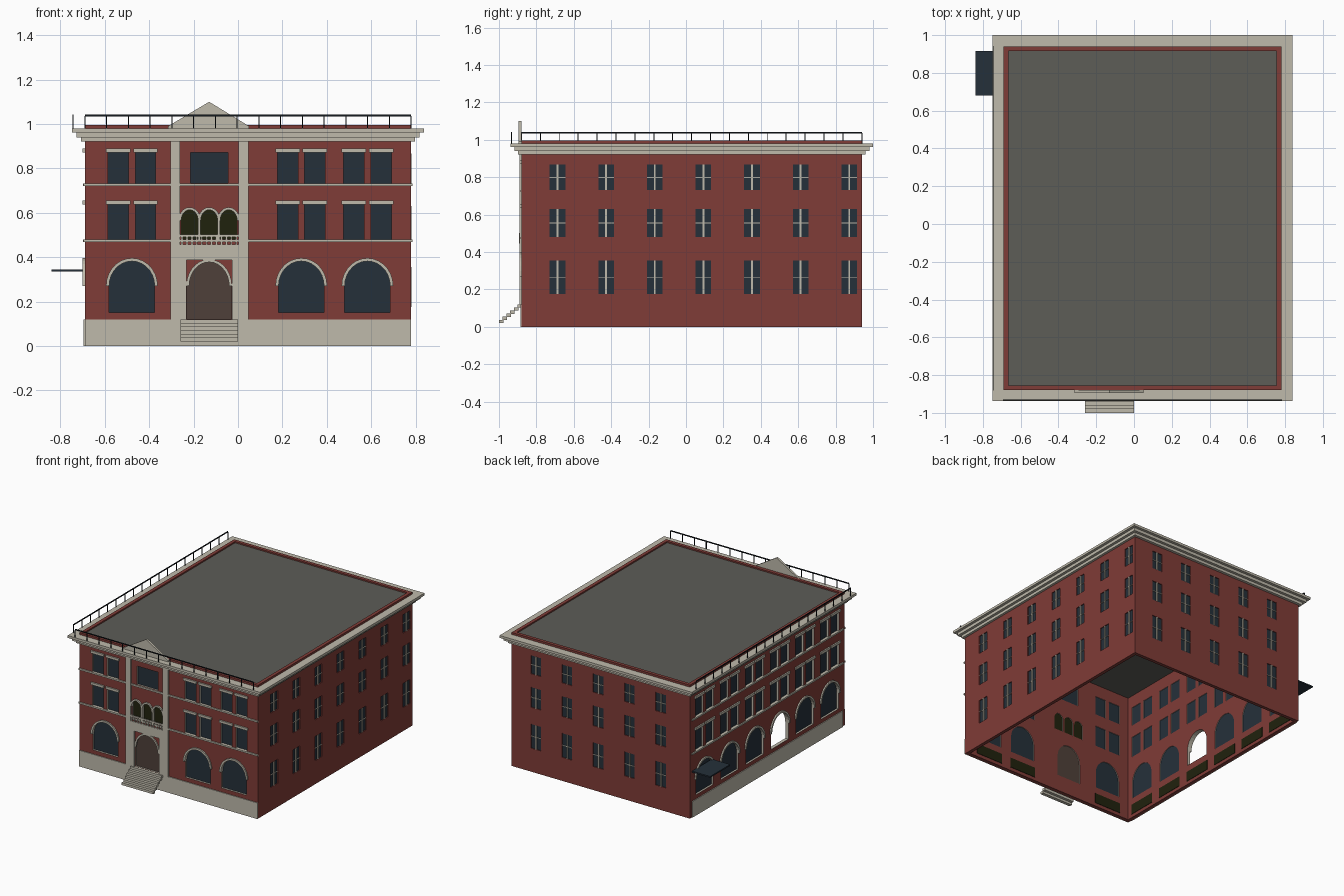
import bpy, bmesh, math
from mathutils import Vector
from mathutils.geometry import tessellate_polygon

if "Cube" in bpy.data.objects:
    bpy.data.objects.remove(bpy.data.objects["Cube"], do_unlink=True)


def material(name, hex_code):
    rgb = [int(hex_code[i:i + 2], 16) / 255 for i in (0, 2, 4)]
    lin = [c / 12.92 if c < 0.04 else ((c + 0.055) / 1.055) ** 2.4 for c in rgb]
    m = bpy.data.materials.new(name)
    m.use_nodes = True
    m.diffuse_color = (*lin, 1)
    m.node_tree.nodes["Principled BSDF"].inputs["Base Color"].default_value = (*lin, 1)
    return m


RED = material("brick red", "803c37")
STONE = material("pale stone", "bfbaab")
GLASS = material("dark blue glass", "25303a")
OLIVE = material("dark olive", "20220d")
BROWN = material("door brown", "4f403a")
ROOF = material("roof grey", "5d5d57")
IRON = material("black iron", "14191e")

# Building footprint and wall thickness
X0, X1, Y0, Y1, T = -0.69, 0.78, -0.88, 0.94, 0.025

# Each plane maps (along, up, outward) to world space
front = lambda u, v, d: (u, Y0 - d, v)
back = lambda u, v, d: (u, Y1 + d, v)
left = lambda u, v, d: (X0 - d, u, v)
right = lambda u, v, d: (X1 + d, u, v)
flat = lambda u, v, d: (u, v, d)


def rect(u0, u1, v0, v1):
    return [(u0, v0), (u1, v0), (u1, v1), (u0, v1)]


def crown(c, w, spring, top, n=14):
    return [(c + w / 2 * math.cos(math.pi * i / n),
             spring + (top - spring) * math.sin(math.pi * i / n)) for i in range(n + 1)]


def arch(c, w, bottom, spring, top):
    return [(c - w / 2, bottom), (c + w / 2, bottom)] + crown(c, w, spring, top)


def arch_trim(c, w, spring, top, t):
    return crown(c, w + 2 * t, spring, top + t) + crown(c, w, spring, top)[::-1]


def panel(name, plane, shapes, d0, d1, mat, reveal=None):
    """Extrude shapes (outline, then holes) between two depths of a plane."""
    bm = bmesh.new()
    for loops in shapes:
        pts = [p for loop in loops for p in loop]
        a = [bm.verts.new(plane(u, v, d0)) for u, v in pts]
        b = [bm.verts.new(plane(u, v, d1)) for u, v in pts]
        for tri in tessellate_polygon([[Vector((u, v, 0)) for u, v in l] for l in loops]):
            bm.faces.new([a[i] for i in tri])
            bm.faces.new([b[i] for i in reversed(tri)])
        start = 0
        for k, loop in enumerate(loops):
            n = len(loop)
            for i in range(n):
                p, q = start + i, start + (i + 1) % n
                f = bm.faces.new((a[p], a[q], b[q], b[p]))
                f.material_index = 1 if reveal and k else 0
            start += n
    bmesh.ops.recalc_face_normals(bm, faces=bm.faces)
    mesh = bpy.data.meshes.new(name)
    bm.to_mesh(mesh)
    bm.free()
    mesh.materials.append(mat)
    if reveal:
        mesh.materials.append(reveal)
    obj = bpy.data.objects.new(name, mesh)
    bpy.context.collection.objects.link(obj)
    return obj


def bars(name, plane, rects, d0, d1, mat):
    return panel(name, plane, [[rect(*r)] for r in rects], d0, d1, mat)


# Decorated street facades: bays of paired windows over one big arch
def facade(name, plane, u0, u1, bays, open_bay=None, holes=(), gaps=()):
    windows, lintels, arches, trims = [], [], [], []
    for i, c in enumerate(bays):
        for s in (-0.0615, 0.0615):
            for z0, z1 in ((0.48, 0.637), (0.73, 0.872)):
                windows.append(rect(c + s - 0.046, c + s + 0.046, z0, z1))
                lintels.append((c + s - 0.055, c + s + 0.055, z1, z1 + 0.018))
        arches.append(arch(c, 0.205, 0.15, 0.27, 0.382))
        trims.append([arch_trim(c, 0.205, 0.27, 0.382, 0.014)])
    panel(name + "_wall", plane, [[rect(u0, u1, 0, 0.995)] + windows + arches + list(holes)],
          -T, 0, RED, STONE)
    glazed = windows + [a for i, a in enumerate(arches) if i != open_bay]
    panel(name + "_glass", plane, [[w] for w in glazed], -0.02, -0.014, GLASS)
    bars(name + "_lintels", plane, lintels, 0, 0.01, STONE)
    panel(name + "_arch_trim", plane, trims, 0, 0.01, STONE)
    bars(name + "_string_courses", plane,
         [(u0 - 0.005, u1 + 0.005, z, z + 0.012) for z in (0.468, 0.72)], 0, 0.009, STONE)
    bars(name + "_stone_base", plane, [(u0, u1, 0, 0.12)], 0, 0.006, STONE)
    bars(name + "_basement_panels", plane,
         [(c - 0.11, c + 0.11, 0.025, 0.1) for c in bays], -T - 0.003, -T, OLIVE)


# Plain facades: rows of cross-barred windows
def plain_facade(name, plane, u0, u1, columns):
    rows = ((0.175, 0.355), (0.48, 0.63), (0.73, 0.867))
    cells = [(c, z0, z1) for c in columns for z0, z1 in rows]
    wins = [rect(c - 0.042, c + 0.042, z0, z1) for c, z0, z1 in cells]
    panel(name + "_wall", plane, [[rect(u0, u1, 0, 0.995)] + wins], -T, 0, RED)
    panel(name + "_glass", plane, [[w] for w in wins], -0.02, -0.006, GLASS)
    bars(name + "_mullions", plane,
         [(c - 0.005, c + 0.005, z0, z1) for c, z0, z1 in cells], -0.006, 0.002, STONE)
    bars(name + "_glazing_bars", plane,
         [(c - 0.042, c + 0.042, (z0 + z1) / 2 - 0.002, (z0 + z1) / 2 + 0.002)
          for c, z0, z1 in cells], -0.006, 0, STONE)


# Entrance bay openings
MID = -0.13
door = arch(MID, 0.2, 0.122, 0.27, 0.385)
loggia = [MID - 0.088, MID, MID + 0.088]
loggia_arches = [arch(c, 0.076, 0.482, 0.575, 0.613) for c in loggia]
top_window = rect(MID - 0.085, MID + 0.085, 0.735, 0.872)

facade("front", front, X0, X1, [-0.478, 0.285, 0.583],
       holes=[door, top_window] + loggia_arches)
facade("left", left, Y0 + T, Y1 - T, [0.03 + 0.295 * (i - 2.5) for i in range(6)], open_bay=2)
plain_facade("right", right, Y0 + T, Y1 - T, [-0.687 + 0.26 * i for i in range(7)])
plain_facade("back", back, X0, X1, [0.58 - 0.2575 * i for i in range(5)])

# Entrance bay fittings
panel("entrance_door", front, [[door]], -0.02, -0.012, BROWN)
panel("entrance_top_window", front, [[top_window]], -0.02, -0.012, GLASS)
panel("loggia_panels", front, [[a] for a in loggia_arches], -0.02, -0.012, OLIVE)
panel("loggia_trim", front, [[arch_trim(c, 0.076, 0.565, 0.613, 0.012)] for c in loggia],
      0, 0.01, STONE)
bars("loggia_columns", front,
     [(MID + s - 0.006, MID + s + 0.006, 0.48, 0.57) for s in (-0.044, 0.044)], 0, 0.01, STONE)
panel("portico", front, [[[(-0.305, 0.12), (-0.232, 0.12), (-0.232, 0.387), (-0.028, 0.387),
                           (-0.028, 0.12), (0.047, 0.12), (0.047, 0.45), (-0.305, 0.45)]]],
      0, 0.011, STONE)
panel("door_arch_trim", front, [[arch_trim(MID, 0.18, 0.27, 0.378, 0.013)]], 0, 0.009, STONE)
bars("pilasters", front, [(-0.305, -0.262, 0.45, 0.92), (0.002, 0.047, 0.45, 0.92)],
     0, 0.011, STONE)
balusters = [(-0.252 + 0.0222 * i - 0.004, -0.252 + 0.0222 * i + 0.004, 0.455, 0.49)
             for i in range(12)]
bars("balcony_balustrade", front,
     [(-0.262, 0.002, 0.445, 0.457), (-0.262, 0.002, 0.49, 0.502)] + balusters, 0.006, 0.014, STONE)
panel("pediment", front, [[[(-0.315, 0.98), (0.05, 0.98), (0.05, 0.99), (MID, 1.1),
                            (-0.315, 0.99)]]], 0, 0.016, STONE)

# Entrance steps
for i in range(6):
    y = -1 + 0.02 * i
    z = 0.02 + 0.0165 * i
    panel(f"step_{i + 1}", flat, [[rect(-0.26, 0, y, y + 0.024)]], z, z + 0.0175, STONE)

# Stepped cornice and flat roof
inner = rect(X0 + 0.01, X1 - 0.01, Y0 + 0.01, Y1 - 0.01)
for i, (out, z0, z1) in enumerate(((0.018, 0.92, 0.94), (0.038, 0.94, 0.962), (0.058, 0.962, 0.98))):
    panel(f"cornice_tier_{i + 1}", flat,
          [[rect(X0 - out, X1 + out, Y0 - out, Y1 + out + 0.002), inner]], z0, z1, STONE)
panel("roof", flat, [[rect(X0 + T, X1 - T, Y0 + T, Y1 - T)]], 0.965, 0.985, ROOF)


# Roof edge railings
def railing(name, plane, u0, u1, count):
    step = (u1 - u0) / count
    posts = [(u0 + step * i - 0.0025, u0 + step * i + 0.0025, 0.98, 1.036)
             for i in range(count + 1)]
    bars(name, plane, [(u0, u1, 1.034, 1.042)] + posts, 0.05, 0.055, IRON)


railing("front_railing", front, X0, X1, 15)
railing("left_railing", left, Y0, Y1, 18)

# Side door awning
panel("awning", flat, [[rect(-0.84, X0, 0.68, 0.915)]], 0.335, 0.345, GLASS)
